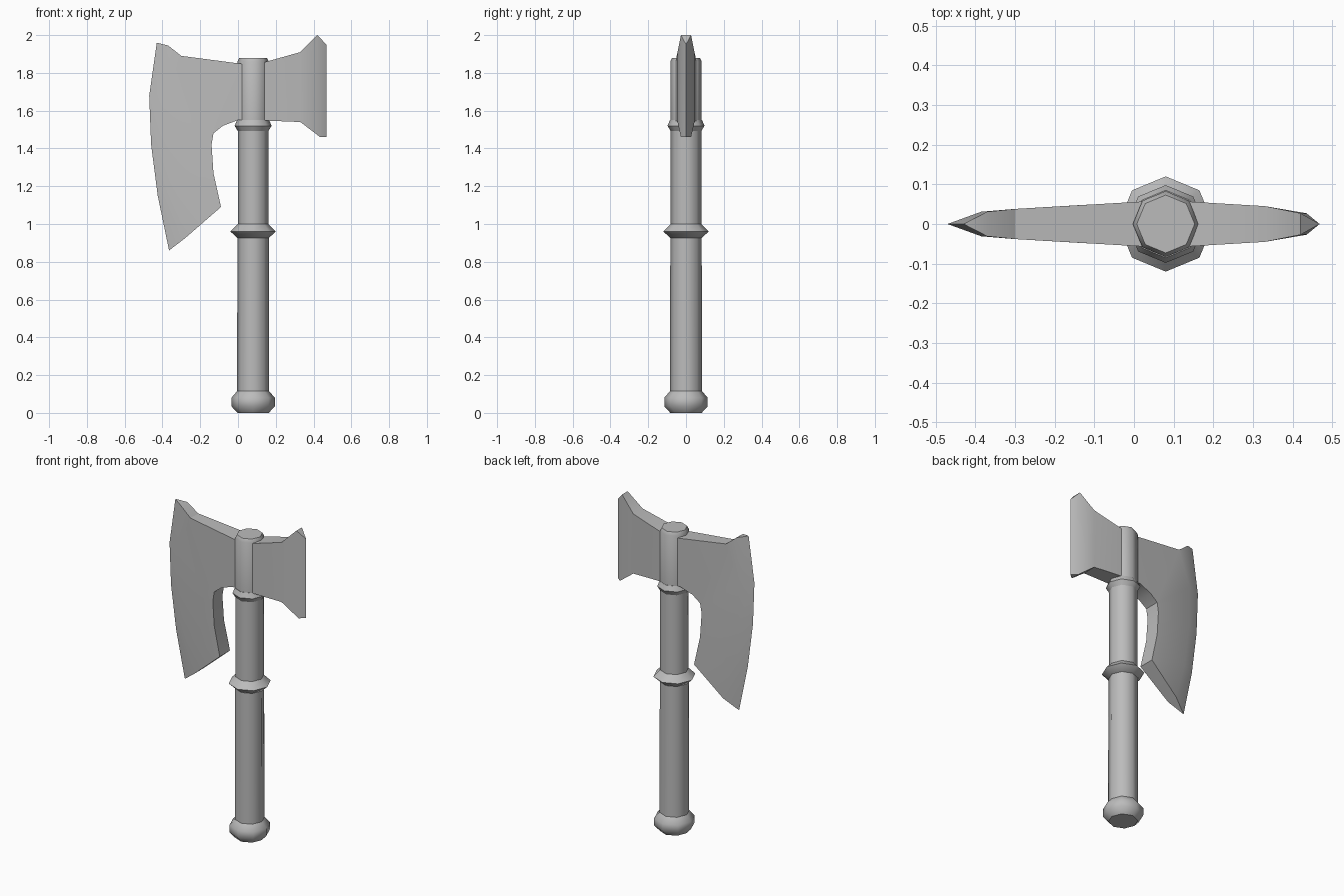
import bpy, bmesh, math

cube = bpy.data.objects.get("Cube")
if cube:
    bpy.data.objects.remove(cube, do_unlink=True)

steel = bpy.data.materials.new("plain_grey")
steel.use_nodes = True
GREY = (0.5, 0.5, 0.5, 1)
steel.diffuse_color = GREY
steel.node_tree.nodes["Principled BSDF"].inputs["Base Color"].default_value = GREY

AXIS = 0.08  # x of the shaft


def finish(name, bm, angle):
    bmesh.ops.recalc_face_normals(bm, faces=bm.faces)
    mesh = bpy.data.meshes.new(name)
    bm.to_mesh(mesh)
    bm.free()
    ob = bpy.data.objects.new(name, mesh)
    bpy.context.collection.objects.link(ob)
    mesh.materials.append(steel)
    bpy.ops.object.select_all(action='DESELECT')
    ob.select_set(True)
    bpy.context.view_layer.objects.active = ob
    bpy.ops.object.shade_smooth_by_angle(angle=math.radians(angle))


def turned(name, profile, sides=8):
    """Octagonal turned part from (radius, z) pairs, capped at both ends."""
    bm = bmesh.new()
    rings = [[bm.verts.new((AXIS + r * math.cos(i * math.tau / sides),
                            r * math.sin(i * math.tau / sides), z))
              for i in range(sides)] for r, z in profile]
    for a, b in zip(rings, rings[1:]):
        for i in range(sides):
            j = (i + 1) % sides
            bm.faces.new((a[i], a[j], b[j], b[i]))
    bm.faces.new(rings[0])
    bm.faces.new(rings[-1])
    finish(name, bm, 46)


def plate(name, points, faces):
    """Symmetric plate: points are (x, half thickness, z), zero thickness is the edge."""
    bm = bmesh.new()
    front, back = {}, {}
    for key, (x, y, z) in points.items():
        front[key] = bm.verts.new((x, -y, z))
        back[key] = bm.verts.new((x, y, z)) if y else front[key]
    for side in (front, back):
        for f in faces:
            bm.faces.new([side[k] for k in f.split()])
    # Close the rim between the two sides
    used = {}
    for f in faces:
        keys = f.split()
        for pair in zip(keys, keys[1:] + keys[:1]):
            used.setdefault(frozenset(pair), []).append(pair)
    for pairs in used.values():
        a, b = pairs[0]
        if len(pairs) == 1 and (points[a][1] or points[b][1]):
            rim = dict.fromkeys((front[a], front[b], back[b], back[a]))
            bm.faces.new(list(rim))
    finish(name, bm, 30)


# Shaft with its fittings
turned("pommel", [(0.083, 0), (0.115, 0.035), (0.115, 0.08), (0.085, 0.115)])
turned("lower_grip", [(0.085, 0.1), (0.083, 0.94)])
turned("middle_ring", [(0.082, 0.925), (0.12, 0.96), (0.08, 1.0)])
turned("upper_grip", [(0.081, 0.98), (0.081, 1.51)])
turned("collar", [(0.08, 1.49), (0.098, 1.52), (0.085, 1.55)])
turned("head_socket", [(0.083, 1.53), (0.083, 1.86), (0.073, 1.88)])

# Bearded blade: e = cutting edge, r = bevel ridge, c = inner curve
plate("blade", {
    "e0": (-0.43, 0, 1.96), "e1": (-0.47, 0, 1.68), "e2": (-0.46, 0, 1.42),
    "e3": (-0.425, 0, 1.15), "e4": (-0.365, 0, 0.86),
    "r0": (-0.37, 0.031, 1.945), "r1": (-0.385, 0.031, 1.68), "r2": (-0.38, 0.031, 1.42),
    "r3": (-0.345, 0.033, 1.16), "r4": (-0.28, 0.036, 0.925),
    "top": (-0.30, 0.038, 1.89), "n0": (AXIS, 0.06, 1.84), "n1": (AXIS, 0.06, 1.55),
    "c0": (0, 0.055, 1.55), "c1": (-0.08, 0.05, 1.52), "c2": (-0.13, 0.048, 1.48),
    "c3": (-0.14, 0.047, 1.42), "c4": (-0.13, 0.048, 1.27), "c5": (-0.09, 0.05, 1.09),
}, ["e0 e1 r1 r0", "e1 e2 r2 r1", "e2 e3 r3 r2", "e3 e4 r4 r3",
    "r0 r1 top", "top c1 c0 n1 n0", "top r1 c2 c1", "r1 r2 c3 c2",
    "r2 r3 c4 c3", "r3 r4 c5 c4"])

# Flared back of the head
plate("poll", {
    "n0": (AXIS, 0.06, 1.84), "n1": (AXIS, 0.06, 1.55),
    "v0": (0.33, 0.045, 1.91), "v1": (0.33, 0.045, 1.54),
    "r0": (0.42, 0.027, 2.0), "r1": (0.435, 0.027, 1.46),
    "e0": (0.468, 0, 1.95), "e1": (0.468, 0, 1.46),
}, ["n0 n1 v1 v0", "v0 v1 r1 r0", "r0 r1 e1 e0"])
